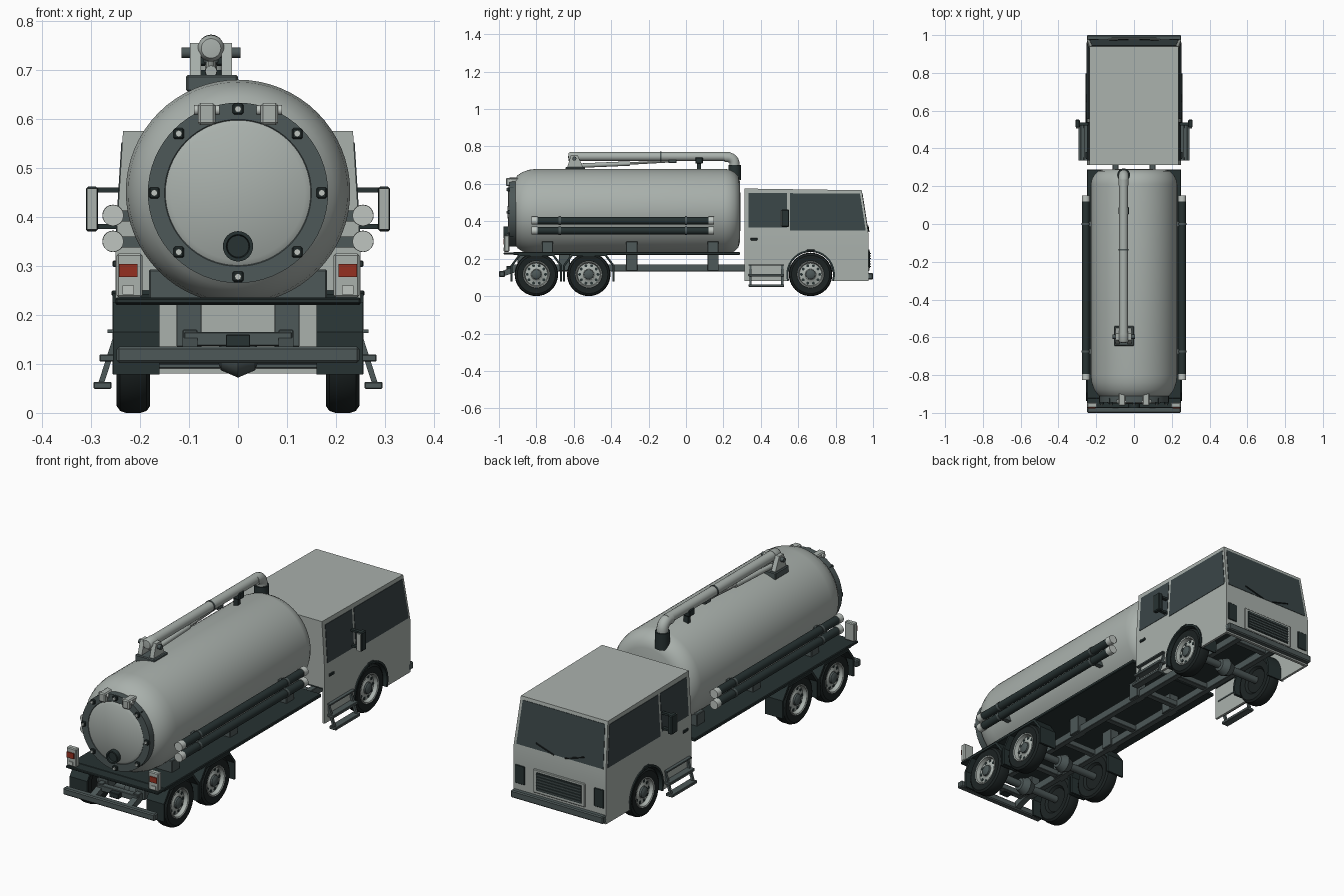
import bpy, bmesh, math
from mathutils import Vector as V

if "Cube" in bpy.data.objects:
    bpy.data.objects.remove(bpy.data.objects["Cube"])


def mat(name, c):
    m = bpy.data.materials.new(name)
    m.diffuse_color = (*c, 1)
    m.use_nodes = True
    m.node_tree.nodes["Principled BSDF"].inputs["Base Color"].default_value = m.diffuse_color
    return m


BODY = mat("body_grey", (0.40, 0.44, 0.415))
LIGHT = mat("light_grey", (0.52, 0.56, 0.53))
MID = mat("slate_grey", (0.075, 0.098, 0.098))
DARK = mat("dark_slate", (0.02, 0.032, 0.032))
GLASS = mat("window_glass", (0.042, 0.06, 0.063))
TYRE = mat("tyre_black", (0.012, 0.017, 0.017))
RED = mat("tail_red", (0.30, 0.03, 0.015))


def finish(name, bm, m):
    bmesh.ops.recalc_face_normals(bm, faces=bm.faces[:])
    me = bpy.data.meshes.new(name)
    bm.to_mesh(me)
    bm.free()
    me.materials.append(m)
    o = bpy.data.objects.new(name, me)
    bpy.context.collection.objects.link(o)
    return o


def box(name, x, y, z, m, bev=0.0):
    """Box from (min, max) ranges."""
    bm = bmesh.new()
    bmesh.ops.create_cube(bm, size=1)
    for v in bm.verts:
        v.co = [(a + b) / 2 + t * abs(b - a) for (a, b), t in zip((x, y, z), v.co)]
    if bev:
        bmesh.ops.bevel(bm, geom=bm.edges[:], offset=bev, segments=1, affect='EDGES')
    return finish(name, bm, m)


def prism(name, pts, vec, m):
    """Planar polygon pushed along vec."""
    bm = bmesh.new()
    f = bm.faces.new([bm.verts.new(p) for p in pts])
    r = bmesh.ops.extrude_face_region(bm, geom=[f], use_keep_orig=True)
    bmesh.ops.translate(bm, vec=vec, verts=[v for v in r['geom'] if isinstance(v, bmesh.types.BMVert)])
    return finish(name, bm, m)


def lathe(name, prof, origin, axis, m, n=32):
    """Spin (radius, distance) points about an axis."""
    q = V(axis).to_track_quat('Z', 'Y')
    bm = bmesh.new()
    rings = [[bm.verts.new(V(origin) + q @ V((r * math.cos(6.283185 * i / n), r * math.sin(6.283185 * i / n), t)))
              for i in range(n)] for r, t in prof]
    for a, b in zip(rings, rings[1:]):
        for i in range(n):
            j = (i + 1) % n
            bm.faces.new((a[i], a[j], b[j], b[i]))
    bmesh.ops.remove_doubles(bm, verts=bm.verts[:], dist=1e-5)
    return finish(name, bm, m)


def cyl(name, a, b, r, m, n=16):
    d = V(b) - V(a)
    return lathe(name, [(0, 0), (r, 0), (r, d.length), (0, d.length)], a, d, m, n)


# Tank
TZ = 0.451
lathe("tank", [(0, -0.915), (0.178, -0.915), (0.195, -0.9), (0.212, -0.875), (0.224, -0.84), (0.229, -0.80),
               (0.229, 0.21), (0.224, 0.235), (0.211, 0.26), (0.19, 0.28), (0.16, 0.289), (0, 0.292)],
      (0, 0, TZ), (0, 1, 0), BODY, 64)

# Rear door, ring, bolts, port and hinges
lathe("door_ring", [(0.14, 0), (0.184, 0), (0.184, 0.038), (0.15, 0.038), (0.14, 0.03), (0.14, 0)],
      (0, -0.906, TZ - 0.002), (0, -1, 0), MID, 64)
lathe("rear_door", [(0.152, 0), (0.152, 0.034), (0.137, 0.044), (0, 0.048)], (0, -0.906, TZ - 0.002), (0, -1, 0), BODY, 64)
for i in range(8):
    a = i * math.pi / 4
    x, z = 0.171 * math.sin(a), TZ - 0.002 + 0.171 * math.cos(a)
    box("door_clamp", (x - .011, x + .011), (-0.955, -0.92), (z - .011, z + .011), DARK, 0.003)
    cyl("door_bolt", (x, -0.95, z), (x, -0.96, z), 0.007, LIGHT, 8)
lathe("drain_port", [(0, 0), (0.031, 0), (0.031, 0.03), (0.024, 0.03), (0.022, 0.02), (0, 0.02)],
      (0, -0.945, 0.34), (0, -1, 0), DARK, 24)
for s in (-1, 1):
    x = s * 0.064
    box("hinge", (x - .018, x + .018), (-0.962, -0.885), (0.588, 0.632), BODY, 0.005)
    cyl("hinge_pin", (x - .026, -0.94, 0.618), (x + .026, -0.94, 0.618), 0.01, LIGHT, 12)

# Deck, saddles and chassis
box("deck", (-0.25, 0.25), (-0.925, 0.288), (0.22, 0.236), DARK, 0.003)
box("rear_deck_lip", (-0.25, 0.25), (-0.975, -0.92), (0.222, 0.234), DARK, 0.003)
for y in (-0.74, -0.29, 0.145):
    box("tank_saddle", (-0.182, 0.182), (y - .03, y + .03), (0.232, 0.293), MID, 0.003)
for s in (-1, 1):
    box("chassis_rail", (s * .083, s * .113), (-0.93, 0.93), (0.132, 0.17), MID, 0.002)
    for y in (-0.87, -0.65, -0.29, 0.145):
        box("deck_support", (s * .074, s * .126), (y - .03, y + .03), (0.135, 0.225), MID, 0.002)
    prism("bumper_arm", [(s * .083, -0.98, 0.105), (s * .083, -0.98, 0.135), (s * .083, -0.89, 0.17), (s * .083, -0.89, 0.135)],
          (s * .03, 0, 0), MID)
for y in (-0.92, -0.66, -0.4, -0.1, 0.2, 0.42, 0.85):
    box("cross_member", (-0.11, 0.11), (y - .015, y + .015), (0.137, 0.165), MID, 0.002)
box("hitch", (-0.025, 0.025), (-0.96, -0.92), (0.135, 0.16), DARK, 0.002)
box("rear_bumper", (-0.248, 0.248), (-1.0, -0.968), (0.102, 0.135), MID, 0.005)

# Wheels with axles
for y in (-0.80, -0.52, 0.666):
    cyl("axle", (-0.19, y, 0.117), (0.19, y, 0.117), 0.018, MID)
    lathe("differential", [(0, -.045), (.03, -.035), (.045, 0), (.03, .035), (0, .045)], (0, y, 0.117), (1, 0, 0), MID, 16)
    for s in (-1, 1):
        c, ax = (s * 0.2135, y, 0.116), (s, 0, 0)
        lathe("tyre", [(0, -.02), (.06, -.02), (.07, -.03), (.102, -.034), (.112, -.027), (.116, -.015), (.116, .015),
                       (.112, .027), (.102, .034), (.072, .031), (.066, .018)], c, ax, TYRE, 40)
        lathe("rim", [(.074, .028), (.07, .033), (.065, .031), (.06, .012), (.035, .016), (.03, .02), (0, .02)], c, ax, BODY, 32)
        lathe("hub", [(.028, .015), (.026, .028), (.017, .034), (0, .034)], c, ax, MID, 16)
        for i in range(10):
            a = i * math.pi / 5
            p = V((s * 0.226, y + .049 * math.cos(a), 0.116 + .049 * math.sin(a)))
            cyl("rim_hole", p, p + V((s * .003, 0, 0)), 0.008, DARK, 8)

# Rear fenders: folded strip over each rear wheel
half = [(.137, .078), (.137, .165), (.092, .226)]
inner = [(.127, .078), (.127, .16), (.086, .215)]
for y in (-0.80, -0.52):
    outline = half + [(-a, b) for a, b in half[::-1]] + [(-a, b) for a, b in inner] + inner[::-1]
    for s in (-1, 1):
        prism("rear_fender", [(s * .16, y + a, b) for a, b in outline], (s * .095, 0, 0), DARK)

# Cab: upper body lofted from three levels
def hw(z):
    return 0.25 - max(0, z - 0.33) * 0.0625


def fy(z):
    return 0.976 - max(0, z - 0.33) * 0.155


bm = bmesh.new()
levels = []
for zr, zf in ((0.25, 0.25), (0.33, 0.33), (0.575, 0.566)):
    levels.append([bm.verts.new(p) for p in ((-hw(zr), .313, zr), (hw(zr), .313, zr), (hw(zf), fy(zf), zf), (-hw(zf), fy(zf), zf))])
bm.faces.new(levels[0])
bm.faces.new(levels[2])
for a, b in zip(levels, levels[1:]):
    for i in range(4):
        bm.faces.new((a[i], a[(i + 1) % 4], b[(i + 1) % 4], b[i]))
finish("cab", bm, BODY)
box("cab_floor", (-0.238, 0.238), (0.318, 0.955), (0.242, 0.25), DARK)
box("cab_front_panel", (-0.25, 0.25), (0.962, 0.976), (0.08, 0.25), BODY)
arch = [(0.666 + .13 * math.cos(t), 0.116 + .13 * math.sin(t)) for t in [math.pi * (1.09 - 1.18 * i / 20) for i in range(21)]]
arch_in = [(0.666 + (a - .666) * .92, .116 + (b - .116) * .92) for a, b in arch]
skirt = [(.313, .25), (.313, .08)] + arch + [(.976, .08), (.976, .25)]
side_front = [(.555, .35), (fy(.35) - .012, .35), (fy(.548) - .012, .548), (.555, .55)]
side_rear = [(.335, .367), (.54, .367), (.54, .55), (.335, .552)]
for s in (-1, 1):
    prism("cab_skirt", [(s * .25, a, b) for a, b in skirt], (-s * .012, 0, 0), BODY)
    prism("front_wheel_arch", [(s * .16, a, b) for a, b in arch + arch_in[::-1]], (s * .096, 0, 0), DARK)
    box("arch_marker", (s * .24, s * .258), (.645, .687), (.238, .25), DARK, .003)
    for nm, w in (("side_window", side_front), ("door_window", side_rear)):
        prism(nm, [(s * (hw(b) - .003), a, b) for a, b in w], (s * .005, 0, 0), GLASS)
    box("door_handle", (s * .245, s * .256), (.345, .382), (.298, .311), DARK, .002)
    # Mirror on two arms
    for z in (.455, .38):
        box("mirror_arm", (s * .235, s * .3), (.522, .538), (z - .005, z + .005), DARK)
    box("mirror", (s * .286, s * .31), (.51, .552), (.37, .462), DARK, .004)
    box("mirror_glass", (s * .288, s * .308), (.505, .511), (.374, .458), BODY)
    # Boarding steps
    for y in (.345, .515):
        prism("step_rail", [(s * .238, y - .006, .17), (s * .25, y - .006, .17), (s * .288, y - .006, .052), (s * .276, y - .006, .052)],
              (0, .012, 0), MID)
    for x, z in ((.266, .112), (.278, .056)):
        box("step_tread", (s * (x - .02), s * (x + .017)), (.335, .525), (z - .007, z + .007), MID, .002)
    box("step_top", (s * .235, s * .266), (.335, .525), (.163, .17), MID)
    # Headlight and wiper
    box("headlight", (s * .188, s * .24), (.97, .98), (.155, .245), DARK, .002)
    p, q = (s * .03, fy(.345) + .004, .345), (s * .13, fy(.375) + .004, .375)
    cyl("wiper", p, q, .003, TYRE, 6)
prism("windshield", [(x * (hw(z) - .014), fy(z) - .003, z) for x, z in ((-1, .345), (1, .345), (1, .55), (-1, .55))],
      (0, .005, 0), GLASS)
box("grille_frame", (-.14, .14), (.972, .982), (.135, .25), BODY, .003)
box("grille", (-.122, .122), (.978, .985), (.15, .238), DARK)
for i in range(6):
    box("grille_slat", (-.12, .12), (.98, .988), (.156 + i * .014, .161 + i * .014), MID)
box("front_bumper", (-.25, .25), (.96, 1.0), (.088, .124), MID, .005)

# Side hoses, racks and tail lamps
for s in (-1, 1):
    for z in (.403, .35):
        x = s * .255
        cyl("side_hose", (x, -.8, z), (x, .125, z), .0195, DARK, 20)
        for a, b in ((-.825, -.795), (.12, .15)):
            cyl("hose_cap", (x, a, z), (x, b, z), .0215, LIGHT, 20)
        for y in (-.675, 0):
            cyl("hose_band", (x, y - .006, z), (x, y + .006, z), .022, MID, 20)
            box("hose_bracket", (s * .19, s * .25), (y - .012, y + .012), (z - .012, z + .01), MID)
    box("tail_lamp_housing", (s * .195, s * .248), (-.972, -.945), (.236, .325), BODY, .004)
    box("tail_lamp", (s * .205, s * .243), (-.977, -.97), (.277, .304), RED)
    box("tail_reflector", (s * .212, s * .236), (-.976, -.97), (.242, .26), LIGHT)

# Suction boom on top
BX, BZ = -.055, .746
cyl("boom_tube", (BX, -.6, BZ), (BX, .235, BZ), .0235, BODY, 24)
cu = bpy.data.curves.new("boom_elbow", 'CURVE')
cu.dimensions = '3D'
cu.bevel_depth, cu.bevel_resolution, cu.use_fill_caps = .027, 5, True
pts = [(BX, .205, BZ - .004)] + [(BX, .225 + .035 * math.sin(t), BZ - .039 + .035 * math.cos(t))
                                  for t in [math.pi / 2 * i / 6 for i in range(7)]] + [(BX, .26, .67)]
sp = cu.splines.new('POLY')
sp.points.add(len(pts) - 1)
for p, c in zip(sp.points, pts):
    p.co = (*c, 1)
elbow = bpy.data.objects.new("boom_elbow", cu)
bpy.context.collection.objects.link(elbow)
cu.materials.append(BODY)
cyl("elbow_collar", (BX, .26, .62), (BX, .26, .7), .034, DARK, 24)
cyl("boom_joint", (BX, -.14, BZ), (BX, -.132, BZ), .026, MID, 24)
lathe("boom_end", [(0, 0), (.02, .002), (.027, .012), (.027, .05), (0, .05)], (BX, -.63, BZ - .002), (0, 1, 0), BODY, 24)
box("boom_base", (-.106, 0), (-.645, -.54), (.655, .69), MID, .004)
for x in (-.087, -.023):
    prism("boom_bracket", [(x - .011, -.635, .688), (x - .011, -.55, .688), (x - .011, -.58, .755), (x - .011, -.615, .755)],
          (.022, 0, 0), BODY)
cyl("boom_pivot", (-.115, -.597, .735), (.005, -.597, .735), .011, MID, 12)
cyl("lift_cylinder", (BX, -.58, .697), (BX, -.3, .709), .012, BODY, 12)
cyl("lift_rod", (BX, -.3, .709), (BX, -.07, .722), .007, LIGHT, 10)
box("rod_lug", (BX - .015, BX + .015), (-.095, -.05), (.712, .732), MID, .003)
box("boom_rest", (BX - .028, BX + .028), (.05, .09), (.708, .742), DARK, .004)
box("boom_rest_post", (BX - .012, BX + .012), (.06, .08), (.66, .71), DARK)

# Smooth curved surfaces, keep edges sharp
bpy.ops.object.select_all(action='DESELECT')
elbow.select_set(True)
bpy.context.view_layer.objects.active = elbow
bpy.ops.object.convert(target='MESH')
for o in bpy.context.scene.objects:
    o.select_set(True)
bpy.ops.object.shade_smooth_by_angle(angle=math.radians(35))
